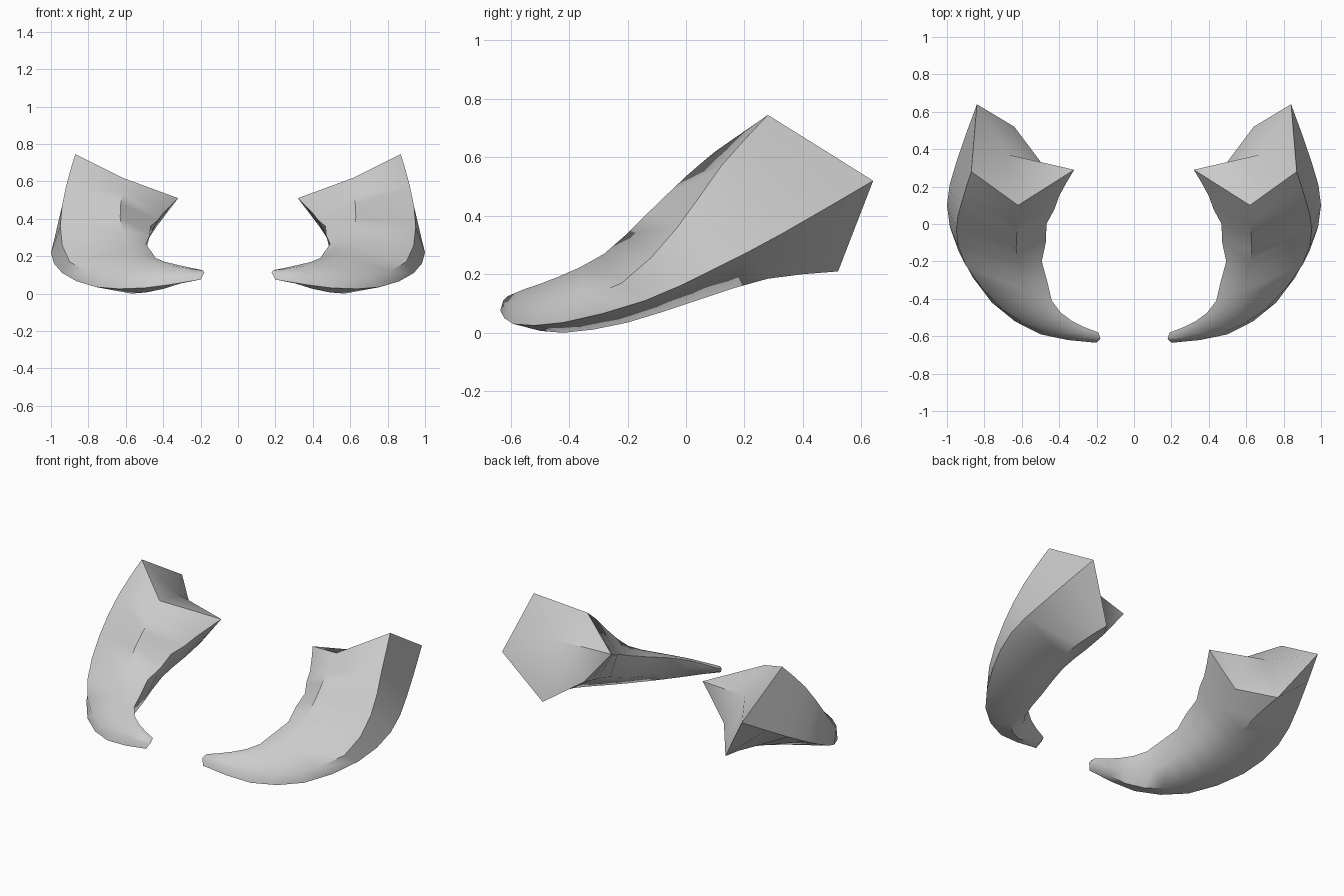
import bpy, bmesh, math
from mathutils import Vector

if "Cube" in bpy.data.objects:
    bpy.data.objects.remove(bpy.data.objects["Cube"])

# Lengthwise edge lines of one curved pincer, base to tip
TRACKS = {
    "top_outer": [(.87, .28, .745), (.92, .12, .57), (.95, -.03, .36), (.90, -.22, .17),
                  (.70, -.46, .09), (.46, -.585, .085), (.20, -.625, .11)],
    "top_ridge": [(.62, .10, .62), (.62, 0, .535), (.63, -.13, .41), (.60, -.28, .27),
                  (.52, -.44, .19), (.37, -.55, .15), (.19, -.61, .125)],
    "inner": [(.32, .29, .51), (.40, .15, .43), (.46, 0, .36), (.485, -.20, .265),
              (.44, -.41, .19), (.33, -.52, .155), (.19, -.58, .125)],
    "inner_low": [(.49, .32, .30), (.50, .17, .26), (.53, 0, .20), (.52, -.20, .12),
                  (.48, -.40, .08), (.36, -.53, .09), (.20, -.58, .11)],
    "keel": [(.64, .52, .21), (.66, .28, .185), (.68, .05, .115), (.67, -.20, .035),
             (.57, -.42, 0), (.40, -.55, .025), (.20, -.60, .09)],
    "outer": [(.84, .64, .52), (.95, .33, .34), (1.0, .10, .22), (.94, -.14, .11),
              (.76, -.42, .035), (.50, -.59, .03), (.20, -.635, .075)],
}
STEPS = 2


def smooth_path(points):
    """Catmull-Rom resampling of a control path."""
    p = [Vector(q) for q in points]
    p = [2 * p[0] - p[1]] + p + [2 * p[-1] - p[-2]]
    out = []
    for i in range(1, len(p) - 2):
        a, b, c, d = p[i - 1:i + 3]
        for k in range(STEPS):
            t = k / STEPS
            out.append(0.5 * (2 * b + (c - a) * t + (2 * a - 5 * b + 4 * c - d) * t ** 2
                              + (3 * b - a - 3 * c + d) * t ** 3))
    return out + [p[-2]]


bm = bmesh.new()
paths = {name: smooth_path(pts) for name, pts in TRACKS.items()}

# Small wrinkles along the inner edge
for i in range(3, 8):
    paths["inner"][i].x += 0.008 * (-1) ** i

# Skin between the edge lines
lines = [[bm.verts.new(v) for v in path] for path in paths.values()]
n = len(lines)
for j in range(n):
    a, b = lines[j], lines[(j + 1) % n]
    for i in range(len(a) - 1):
        bm.faces.new((a[i], a[i + 1], b[i + 1], b[i]))

# Dished base cap and pointed tip cap
for index, centre in ((0, (.67, .37, .54)), (-1, (.18, -.615, .112))):
    hub = bm.verts.new(centre)
    for j in range(n):
        bm.faces.new((lines[j][index], lines[(j + 1) % n][index], hub))

bmesh.ops.recalc_face_normals(bm, faces=bm.faces)
mesh = bpy.data.meshes.new("pincers")
bm.to_mesh(mesh)
bm.free()
pincers = bpy.data.objects.new("pincers", mesh)
bpy.context.collection.objects.link(pincers)

# Smooth shading with sharp base rim
bpy.context.view_layer.objects.active = pincers
pincers.select_set(True)
bpy.ops.object.shade_smooth_by_angle(angle=math.radians(50))

# Opposite pincer
mirror = pincers.modifiers.new("mirror", 'MIRROR')
mirror.use_mirror_merge = False
